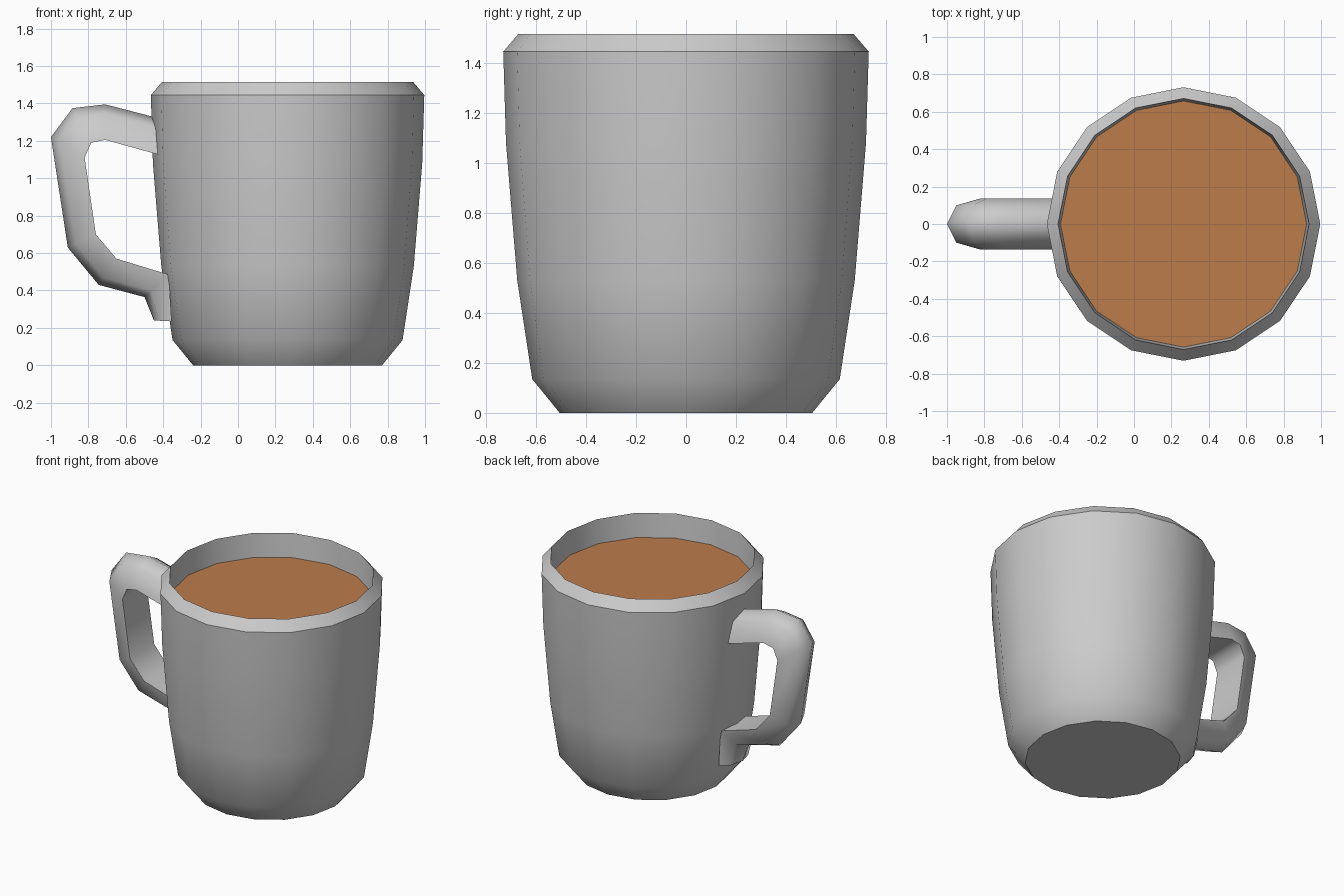
import bpy, bmesh, math

if "Cube" in bpy.data.objects:
    bpy.data.objects.remove(bpy.data.objects["Cube"])

SIDES = 16
CX = 0.265  # mug axis


def material(name, rgb):
    m = bpy.data.materials.new(name)
    m.diffuse_color = (*rgb, 1)
    m.use_nodes = True
    m.node_tree.nodes["Principled BSDF"].inputs["Base Color"].default_value = m.diffuse_color
    return m


def finish(bm, name, mat, angle):
    bmesh.ops.recalc_face_normals(bm, faces=bm.faces)
    me = bpy.data.meshes.new(name)
    bm.to_mesh(me)
    bm.free()
    ob = bpy.data.objects.new(name, me)
    bpy.context.collection.objects.link(ob)
    me.materials.append(mat)
    bpy.ops.object.select_all(action='DESELECT')
    ob.select_set(True)
    bpy.context.view_layer.objects.active = ob
    bpy.ops.object.shade_smooth_by_angle(angle=math.radians(angle))
    return ob


def loft(rings):
    """Skin closed rings of points and cap both ends."""
    bm = bmesh.new()
    vs = [[bm.verts.new(p) for p in r] for r in rings]
    for a, b in zip(vs, vs[1:]):
        n = len(a)
        for i in range(n):
            j = (i + 1) % n
            bm.faces.new((a[i], a[j], b[j], b[i]))
    bm.faces.new(vs[0])
    bm.faces.new(vs[-1])
    return bm


def circle(r, z):
    step = 2 * math.pi / SIDES
    return [(CX + r * math.cos(i * step), r * math.sin(i * step), z) for i in range(SIDES)]


grey = material("grey ceramic", (0.6, 0.6, 0.6))
brown = material("brown drink", (0.5, 0.2, 0.07))

# Cup: outer wall, bevelled rim, inner wall and inner floor
profile = [(0.505, 0), (0.615, 0.135), (0.675, 0.53), (0.72, 1.08), (0.731, 1.445),
           (0.671, 1.515), (0.658, 1.345), (0.61, 0.53), (0.54, 0.12)]
finish(loft([circle(r, z) for r, z in profile]), "cup", grey, 37)

# Drink surface
bm = bmesh.new()
bm.faces.new([bm.verts.new(p) for p in circle(0.66, 1.345)])
finish(bm, "drink", brown, 30)

# Handle: D-shaped section swept between an inner and an outer outline (x, z)
outer = [(-0.42, 1.32), (-0.71, 1.395), (-0.885, 1.375), (-1.0, 1.22),
         (-0.91, 0.63), (-0.745, 0.43), (-0.50, 0.365), (-0.45, 0.24)]
inner = [(-0.42, 1.125), (-0.71, 1.205), (-0.785, 1.19), (-0.82, 1.11),
         (-0.76, 0.70), (-0.65, 0.57), (-0.37, 0.485), (-0.355, 0.235)]
section = [(-0.137, 0), (-0.1, 0.72), (0, 1), (0.1, 0.72), (0.137, 0)]
rings = [[(a + (c - a) * t, y, b + (d - b) * t) for y, t in section]
         for (a, b), (c, d) in zip(inner, outer)]
finish(loft(rings), "handle", grey, 60)
